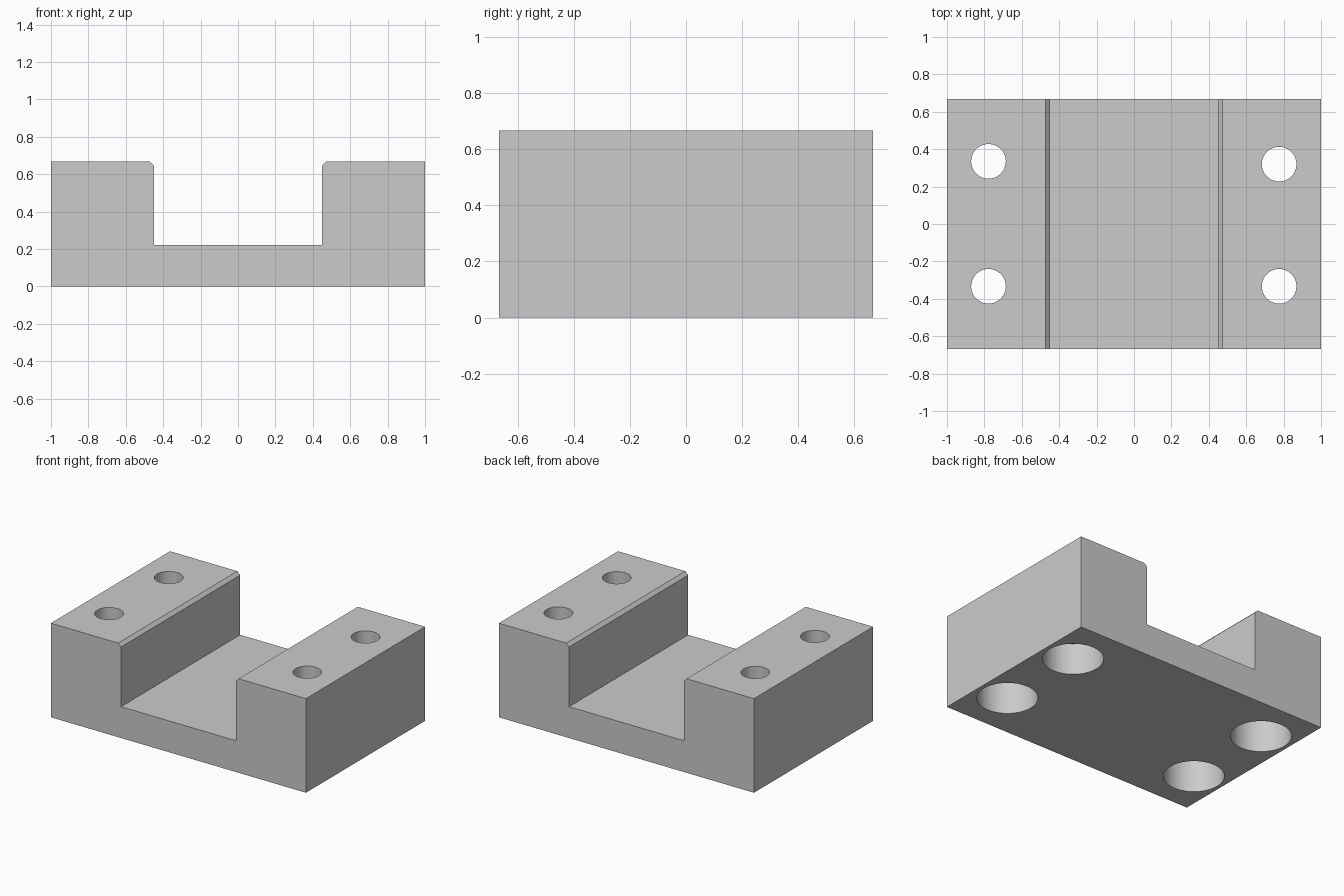
import bpy, bmesh, math

if "Cube" in bpy.data.objects:
    bpy.data.objects.remove(bpy.data.objects["Cube"], do_unlink=True)

HALF_DEPTH, HEIGHT, FLOOR = 0.667, 0.667, 0.222
SLOT, CHAMFER = 0.45, 0.022
HOLE_R, BORE_R, BORE_DEPTH = 0.0925, 0.195, 0.224

grey = bpy.data.materials.new("plain grey")
grey.use_nodes = True
grey.diffuse_color = (0.6, 0.6, 0.6, 1)
grey.node_tree.nodes["Principled BSDF"].inputs["Base Color"].default_value = (0.6, 0.6, 0.6, 1)


def add_object(name, bm):
    bmesh.ops.recalc_face_normals(bm, faces=bm.faces)
    mesh = bpy.data.meshes.new(name)
    bm.to_mesh(mesh)
    bm.free()
    mesh.materials.append(grey)
    obj = bpy.data.objects.new(name, mesh)
    bpy.context.collection.objects.link(obj)
    return obj


def make_block():
    # U-shaped profile, mirrored in x and extruded along y
    half = [(1, 0), (1, HEIGHT), (SLOT + CHAMFER, HEIGHT),
            (SLOT, HEIGHT - CHAMFER), (SLOT, FLOOR)]
    outline = half + [(-x, z) for x, z in reversed(half)]
    bm = bmesh.new()
    face = bm.faces.new([bm.verts.new((x, -HALF_DEPTH, z)) for x, z in outline])
    result = bmesh.ops.extrude_face_region(bm, geom=[face])
    verts = [g for g in result["geom"] if isinstance(g, bmesh.types.BMVert)]
    bmesh.ops.translate(bm, verts=verts, vec=(0, 2 * HALF_DEPTH, 0))
    return add_object("slotted_block", bm)


def make_hole_cutter(x, y):
    # Lathed stepped pin: wide bore below, narrow hole above
    profile = [(0, -0.1), (BORE_R, -0.1), (BORE_R, BORE_DEPTH),
               (HOLE_R, BORE_DEPTH), (HOLE_R, HEIGHT + 0.1), (0, HEIGHT + 0.1)]
    bm = bmesh.new()
    verts = [bm.verts.new((x + r, y, z)) for r, z in profile]
    edges = [bm.edges.new(pair) for pair in zip(verts, verts[1:])]
    bmesh.ops.spin(bm, geom=verts + edges, cent=(x, y, 0), axis=(0, 0, 1),
                   angle=math.tau, steps=64)
    bmesh.ops.remove_doubles(bm, verts=bm.verts, dist=0.0001)
    cutter = add_object("hole_cutter", bm)
    cutter.hide_render = True
    return cutter


block = make_block()
bpy.context.view_layer.objects.active = block
block.select_set(True)

# Four counterbored bolt holes
for x, y in [(-0.778, -0.333), (-0.778, 0.335), (0.776, -0.333), (0.776, 0.32)]:
    cutter = make_hole_cutter(x, y)
    cut = block.modifiers.new("bolt_hole", "BOOLEAN")
    cut.operation = "DIFFERENCE"
    cut.solver = "EXACT"
    cut.object = cutter
    bpy.ops.object.modifier_apply(modifier=cut.name)
    bpy.data.objects.remove(cutter, do_unlink=True)

bpy.ops.object.shade_smooth_by_angle(angle=math.radians(30))
